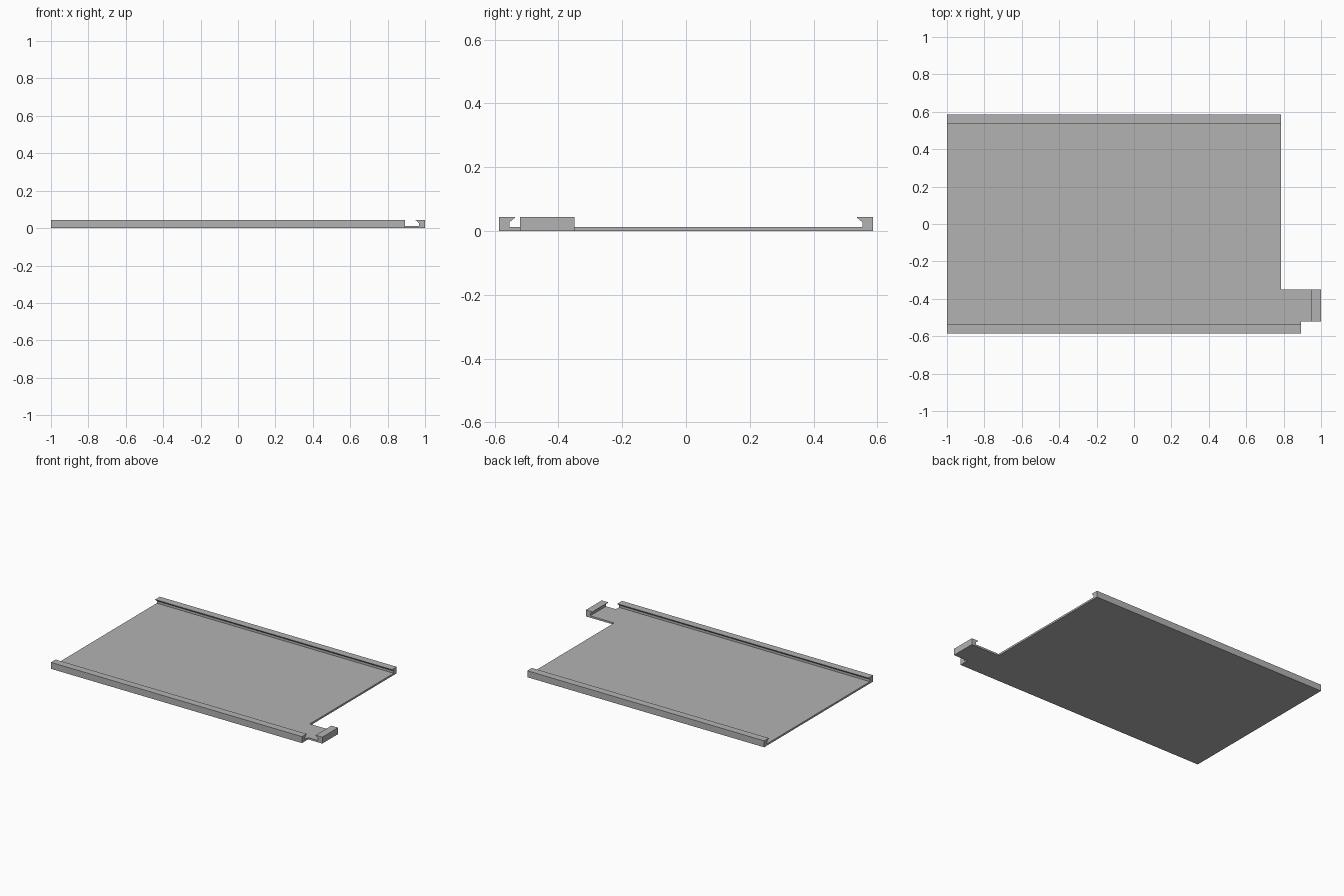
import bpy
import bmesh
from mathutils import Vector

cube = bpy.data.objects.get("Cube")
if cube:
    bpy.data.objects.remove(cube, do_unlink=True)

grey = bpy.data.materials.new("plain grey")
grey.use_nodes = True
colour = (0.45, 0.45, 0.45, 1)
grey.diffuse_color = colour
grey.node_tree.nodes["Principled BSDF"].inputs["Base Color"].default_value = colour

HEIGHT, FLOOR = 0.044, 0.0125   # rail height, plate thickness
WALL, LIP = 0.033, 0.05         # rail wall and overhanging lip widths
LEFT, RIGHT = -1.0, 0.787       # plate ends
HALF = 0.586                    # half depth
NOTCH = 0.893                   # end of the front rail
TAB_FRONT, TAB_BACK = -0.52, -0.35


def extrude(name, points, sweep):
    """Sweep a closed outline along a vector into a solid."""
    bm = bmesh.new()
    face = bm.faces.new([bm.verts.new(p) for p in points])
    result = bmesh.ops.extrude_face_region(bm, geom=[face])
    verts = [v for v in result["geom"] if isinstance(v, bmesh.types.BMVert)]
    bmesh.ops.translate(bm, verts=verts, vec=Vector(sweep))
    bmesh.ops.recalc_face_normals(bm, faces=bm.faces)
    mesh = bpy.data.meshes.new(name)
    bm.to_mesh(mesh)
    bm.free()
    mesh.materials.append(grey)
    obj = bpy.data.objects.new(name, mesh)
    bpy.context.collection.objects.link(obj)
    return obj


# Hooked rail section: distance inward from the outer face, height
hook = [(0, 0), (WALL, 0), (WALL, FLOOR), (WALL, 0.028), (LIP, 0.042),
        (LIP, HEIGHT), (0, HEIGHT)]

# Flat base plate with its corner tab, filling the space between rail walls
inner = HALF - WALL
outline = [(LEFT, -inner), (NOTCH, -inner), (NOTCH, TAB_FRONT),
           (1 - WALL, TAB_FRONT), (1 - WALL, TAB_BACK), (RIGHT, TAB_BACK),
           (RIGHT, inner), (LEFT, inner)]
extrude("base_plate", [(x, y, 0) for x, y in outline], (0, 0, FLOOR))

# Long rails on the front and back edges
for name, side, end in (("front_rail", -1, NOTCH), ("back_rail", 1, RIGHT)):
    extrude(name, [(LEFT, side * (HALF - d), z) for d, z in hook],
            (end - LEFT, 0, 0))

# Short rail across the end of the tab
extrude("tab_rail", [(1 - d, TAB_FRONT, z) for d, z in hook],
        (0, TAB_BACK - TAB_FRONT, 0))
